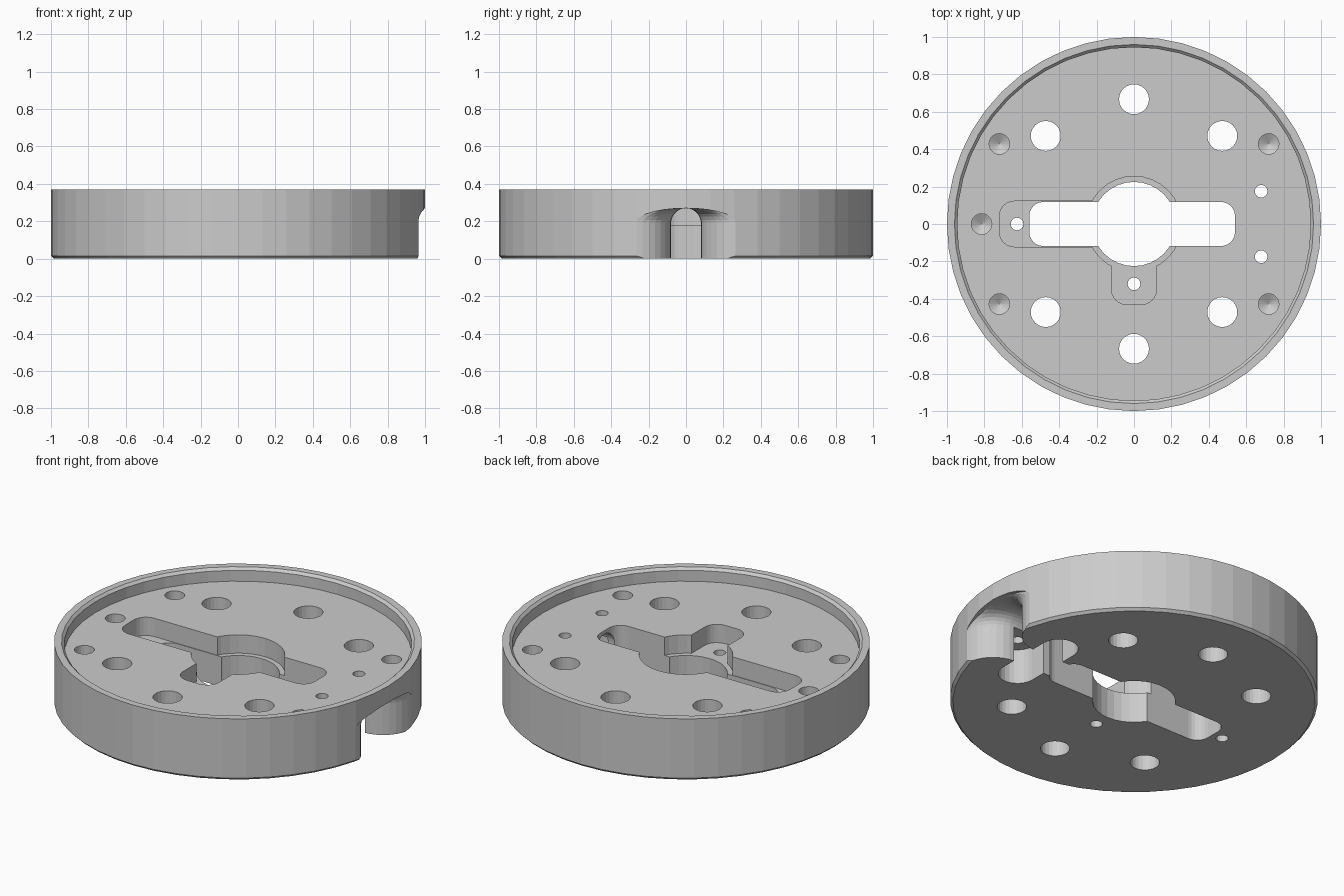
import bpy, bmesh
from math import sin, cos, pi

if "Cube" in bpy.data.objects:
    bpy.data.objects.remove(bpy.data.objects["Cube"])

FLOOR, TOP, LEDGE = 0.29, 0.37, 0.18


def loft(name, rings):
    """Closed solid bridging equal-length rings of points."""
    bm = bmesh.new()
    vs = [[bm.verts.new(p) for p in r] for r in rings]
    n = len(vs[0])
    for a, b in zip(vs, vs[1:]):
        for i in range(n):
            j = (i + 1) % n
            bm.faces.new((a[i], a[j], b[j], b[i]))
    bm.faces.new(vs[0][::-1])
    bm.faces.new(vs[-1])
    bmesh.ops.recalc_face_normals(bm, faces=bm.faces)
    me = bpy.data.meshes.new(name)
    bm.to_mesh(me)
    bm.free()
    ob = bpy.data.objects.new(name, me)
    bpy.context.collection.objects.link(ob)
    return ob


def circle(x, y, r, z, n):
    return [(x + r * cos(2 * pi * i / n), y + r * sin(2 * pi * i / n), z) for i in range(n)]


def rounded_rect(x0, x1, y0, y1, r, z, n=6):
    pts = []
    for k, (cx, cy) in enumerate([(x1 - r, y1 - r), (x0 + r, y1 - r), (x0 + r, y0 + r), (x1 - r, y0 + r)]):
        for i in range(n + 1):
            a = (k + i / n) * pi / 2
            pts.append((cx + r * cos(a), cy + r * sin(a), z))
    return pts


cutters = []


def cut(rings):
    ob = loft("cutter", rings)
    ob.hide_render = True
    cutters.append(ob)


def cut_hole(x, y, r, z0=-0.1, z1=0.5, n=24):
    cut([circle(x, y, r, z0, n), circle(x, y, r, z1, n)])


def cut_rect(x0, x1, y0, y1, r, z0=-0.1, z1=0.5):
    cut([rounded_rect(x0, x1, y0, y1, r, z) for z in (z0, z1)])


# Round body: chamfered base, raised rim, shallow dish
profile = [(0.985, 0), (1, 0.015), (1, TOP), (0.96, TOP), (0.945, 0.355), (0.945, FLOOR)]
body = loft("round_base", [circle(0, 0, r, z, 48) for r, z in profile])

# Stepped recess around the central opening
cut_hole(0, 0, 0.255, LEDGE, n=32)
cut_rect(-0.72, 0.05, -0.122, 0.122, 0.08, LEDGE)
cut_rect(-0.12, 0.12, -0.43, 0.05, 0.08, LEDGE)

# Through opening: circle with a long slot
cut_hole(0, 0, 0.225, n=32)
cut_rect(-0.56, 0.54, -0.118, 0.118, 0.075)

# Clamp pocket on the underside
cut_rect(0.575, 0.785, -0.28, 0.28, 0.104, -0.1, 0.21)

# Arched side channel flaring out at the rim
stations = [(0.4, 0.08)]
for i in range(9):
    t = i / 8 * pi / 2
    stations.append((0.775 + 0.19 * sin(t), 0.08 + 0.19 * (1 - cos(t))))
stations.append((1.05, 0.272))
cut([[(x, -w, -0.05)]
     + [(x, -w * cos(pi * i / 14), 0.19 + 0.08 * sin(pi * i / 14)) for i in range(15)]
     + [(x, w, -0.05)] for x, w in stations])

# Bolt holes
for s in (-1, 1):
    cut_hole(0, s * 0.667, 0.08)
    for x in (-0.472, 0.472):
        cut_hole(x, s * 0.471, 0.08)
# Screw holes
for x, y in [(0.68, 0.175), (0.68, -0.175), (-0.625, 0), (0, -0.32)]:
    cut_hole(x, y, 0.034, n=16)
# Blind holes with conical bottoms
for x, y in [(0.72, 0.428), (0.72, -0.428), (-0.72, 0.428), (-0.72, -0.428), (-0.815, 0)]:
    cut([circle(x, y, r, z, 20) for r, z in ((0.001, 0.12), (0.055, 0.15), (0.055, 0.5))])

# Carve everything out of the body
for c in cutters:
    m = body.modifiers.new("cut", 'BOOLEAN')
    m.operation = 'DIFFERENCE'
    m.solver = 'EXACT'
    m.object = c
deps = bpy.context.evaluated_depsgraph_get()
body_mesh = bpy.data.meshes.new_from_object(body.evaluated_get(deps))
body.modifiers.clear()
body.data = body_mesh
for c in cutters:
    bpy.data.objects.remove(c)
